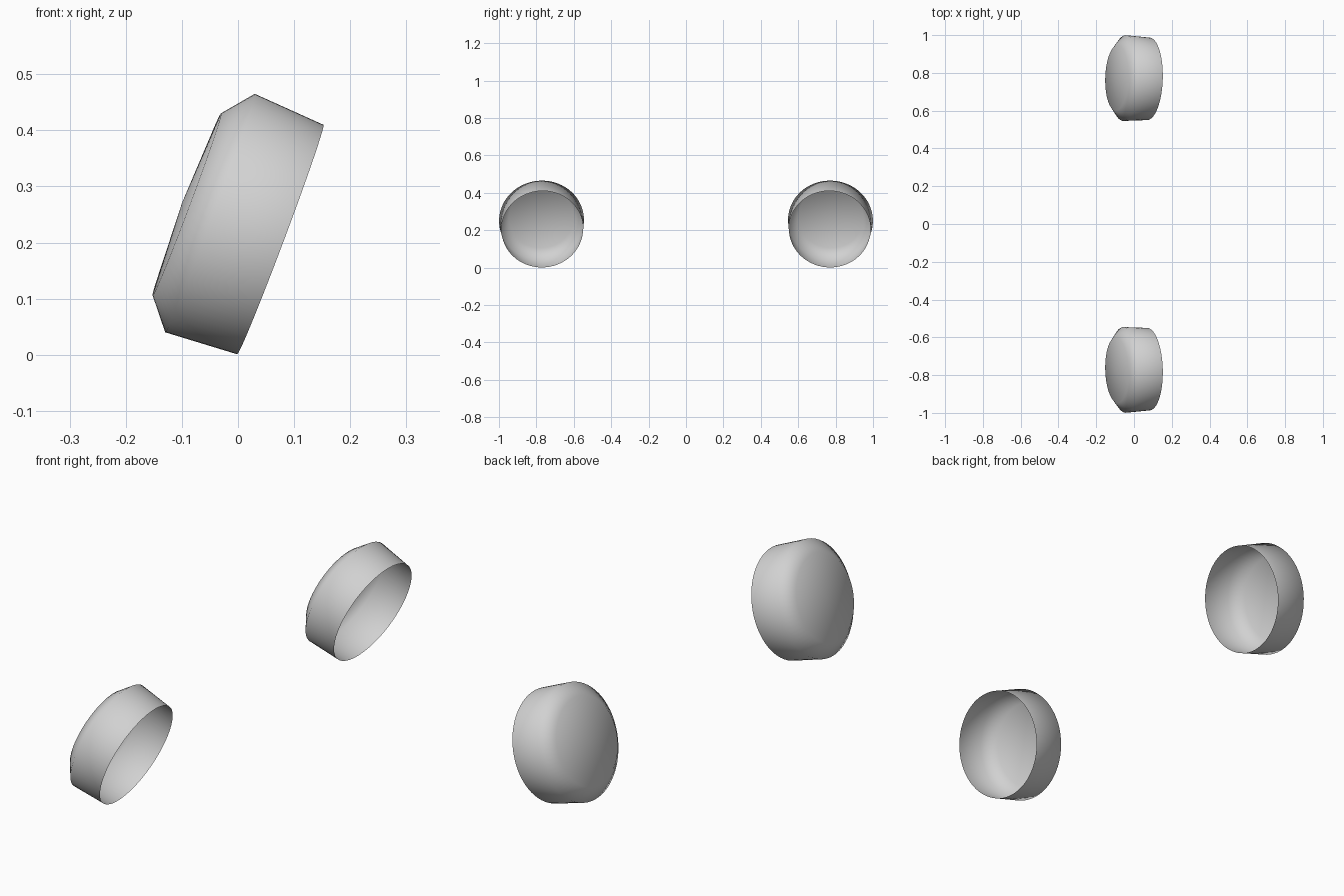
import bpy
import bmesh
import math
from mathutils import Vector

cube = bpy.data.objects.get("Cube")
if cube:
    bpy.data.objects.remove(cube, do_unlink=True)

# Single plain grey
grey = bpy.data.materials.new("light_grey")
grey.use_nodes = True
colour = (0.64, 0.64, 0.64, 1.0)
grey.diffuse_color = colour
grey.node_tree.nodes["Principled BSDF"].inputs["Base Color"].default_value = colour

# Cup profile as (radius, distance along axis): open rim, widest ring, face edge, apex
PROFILE = [(0.2185, -0.134), (0.227, 0.0), (0.1735, 0.044), (0.0, 0.053)]
SEGMENTS = 64


def make_cup(name, side):
    """Lathe an open cup whose closed face points to -x, tilted up and slightly outward."""
    bm = bmesh.new()
    verts = [bm.verts.new((r, 0, h)) for r, h in PROFILE]
    edges = [bm.edges.new(pair) for pair in zip(verts, verts[1:])]
    bmesh.ops.spin(bm, geom=verts + edges, cent=(0, 0, 0), axis=(0, 0, 1),
                   angle=math.tau, steps=SEGMENTS)
    bmesh.ops.remove_doubles(bm, verts=bm.verts, dist=0.0005)
    bmesh.ops.recalc_face_normals(bm, faces=bm.faces)
    # The closed face must point along +z locally
    if max(bm.faces, key=lambda f: f.calc_center_median().z).normal.z < 0:
        bmesh.ops.reverse_faces(bm, faces=bm.faces)
    for face in bm.faces:
        face.smooth = True
    mesh = bpy.data.meshes.new(name)
    bm.to_mesh(mesh)
    bm.free()
    mesh.materials.append(grey)

    obj = bpy.data.objects.new(name, mesh)
    bpy.context.collection.objects.link(obj)
    axis = Vector((-0.936, side * 0.03, 0.352))
    obj.rotation_euler = axis.to_track_quat("Z", "Y").to_euler()
    obj.location = (-0.05, side * 0.7725, 0.2525)


make_cup("front_cup", -1)
make_cup("back_cup", 1)
